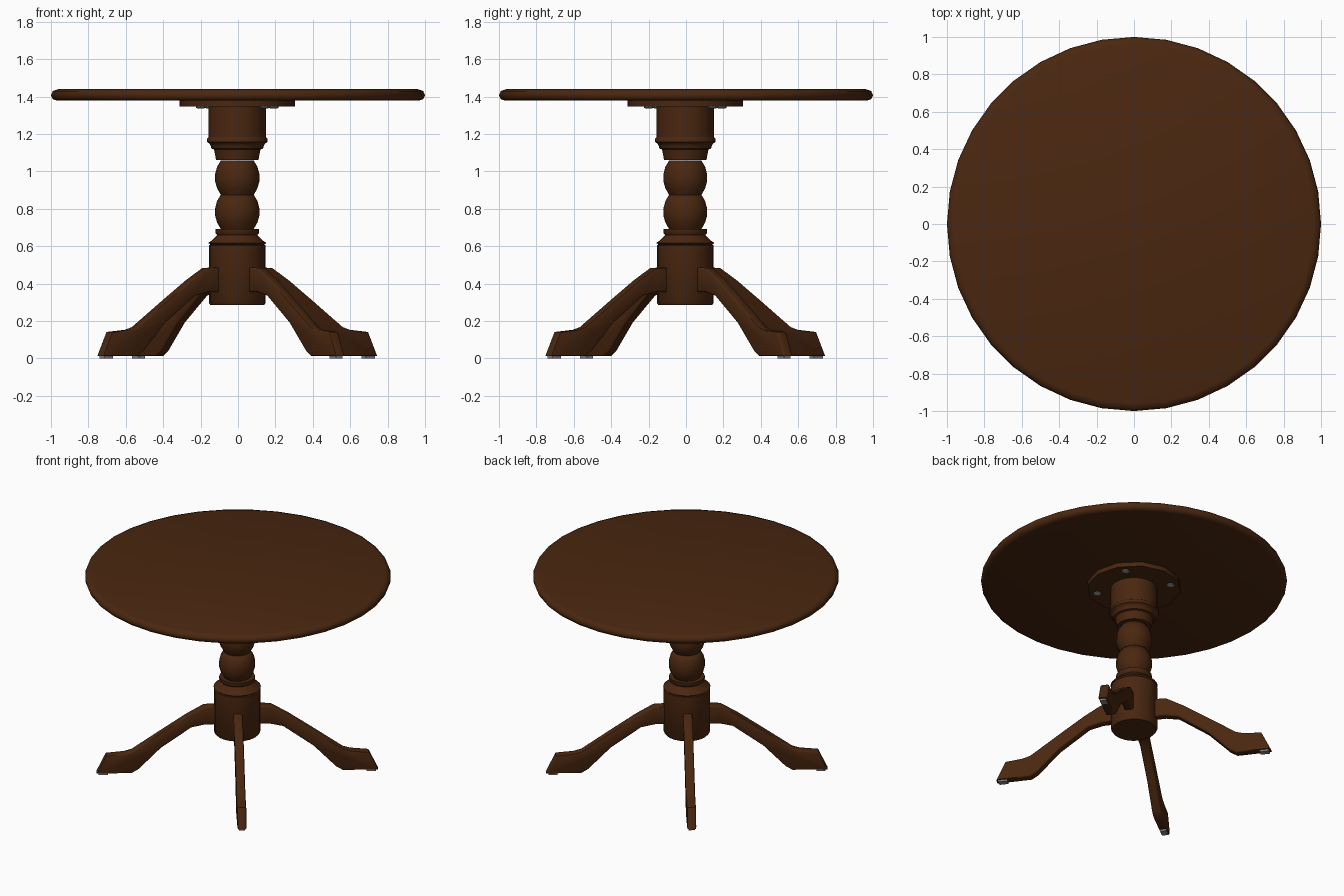
import bpy, bmesh, math
from mathutils import Matrix, Vector

cube = bpy.data.objects.get("Cube")
if cube:
    bpy.data.objects.remove(cube, do_unlink=True)

CENTRE = Vector((-0.004, -0.004, 0))
LEG_ANGLE = math.radians(37)


def material(name, colour):
    m = bpy.data.materials.new(name)
    m.use_nodes = True
    m.diffuse_color = (*colour, 1)
    bsdf = next(n for n in m.node_tree.nodes if n.type == 'BSDF_PRINCIPLED')
    bsdf.inputs["Base Color"].default_value = (*colour, 1)
    bsdf.inputs["Roughness"].default_value = 0.6
    return m


wood = material("dark brown wood", (0.068, 0.020, 0.005))
metal = material("grey metal", (0.25, 0.25, 0.26))


def finish(bm, name, mat, angle=40):
    bmesh.ops.recalc_face_normals(bm, faces=bm.faces)
    mesh = bpy.data.meshes.new(name)
    bm.to_mesh(mesh)
    bm.free()
    mesh.materials.append(mat)
    ob = bpy.data.objects.new(name, mesh)
    bpy.context.collection.objects.link(ob)
    bpy.ops.object.select_all(action='DESELECT')
    ob.select_set(True)
    bpy.context.view_layer.objects.active = ob
    bpy.ops.object.shade_smooth_by_angle(angle=math.radians(angle))
    return ob


def lathe(name, profile, sides, mat, centre=CENTRE, angle=40):
    """Turn a (radius, height) profile into a closed solid."""
    bm = bmesh.new()
    rings = []
    for r, z in profile:
        rings.append([bm.verts.new(centre + Vector((r * math.cos(a), r * math.sin(a), z)))
                      for a in (math.tau * i / sides for i in range(sides))])
    for low, high in zip(rings, rings[1:]):
        for i in range(sides):
            j = (i + 1) % sides
            bm.faces.new((low[i], low[j], high[j], high[i]))
    bm.faces.new(rings[0])
    bm.faces.new(rings[-1])
    return finish(bm, name, mat, angle)


# Table top with a rounded rim, and its mounting plate
lathe("table_top", [(0.965, 1.378), (0.99, 1.386), (1.0, 1.408), (0.99, 1.43), (0.96, 1.44)],
      36, wood, Vector((0, 0, 0)), 50)
lathe("mounting_plate", [(0.308, 1.347), (0.308, 1.38)], 12, wood)

# Turned column, from the bottom up
lathe("column_base", [(0.143, 0.285), (0.152, 0.297), (0.152, 0.605), (0.14, 0.61)], 20, wood)
lathe("lower_moulding", [(0.14, 0.605), (0.155, 0.618), (0.135, 0.632), (0.118, 0.648),
                         (0.108, 0.66), (0.117, 0.672), (0.117, 0.692)], 20, wood)
for name, z in (("lower_ball", 0.692), ("upper_ball", 0.875)):
    lathe(name, [(0.088, z), (0.108, z + 0.035), (0.118, z + 0.07), (0.118, z + 0.112),
                 (0.108, z + 0.15), (0.088, z + 0.183)], 18, wood, angle=60)
lathe("upper_moulding", [(0.113, 1.06), (0.124, 1.118), (0.138, 1.122), (0.143, 1.14),
                         (0.15, 1.15), (0.163, 1.158), (0.163, 1.172), (0.153, 1.185)], 20, wood)
lathe("column_head", [(0.153, 1.18), (0.153, 1.35)], 20, wood)

# Side outline of one leg: top edge outwards, then underside back in
LEG = [(0.10, 0.49), (0.22, 0.483), (0.33, 0.418), (0.48, 0.315), (0.69, 0.168), (0.74, 0.153),
       (0.858, 0.142), (0.92, 0.012), (0.69, 0.012), (0.645, 0.04), (0.5, 0.19), (0.30, 0.335),
       (0.21, 0.355), (0.10, 0.355)]
WIDTH = 0.06


def spin(bm, angle):
    bmesh.ops.transform(bm, verts=bm.verts,
                        matrix=Matrix.Translation(CENTRE) @ Matrix.Rotation(angle, 4, 'Z'))


def make_leg(name, angle):
    bm = bmesh.new()
    side = bm.faces.new([bm.verts.new((r, -WIDTH / 2, z)) for r, z in LEG])
    new = bmesh.ops.extrude_face_region(bm, geom=[side])["geom"]
    bmesh.ops.translate(bm, vec=(0, WIDTH, 0),
                        verts=[v for v in new if isinstance(v, bmesh.types.BMVert)])
    bmesh.ops.recalc_face_normals(bm, faces=bm.faces)
    # Round the long edges
    long_edges = [e for e in bm.edges if abs(e.verts[0].co.y - e.verts[1].co.y) < 1e-5]
    bmesh.ops.bevel(bm, geom=long_edges, offset=0.01, segments=2, profile=0.5, affect='EDGES')
    spin(bm, angle)
    finish(bm, name, wood, 45)


def make_pad(name, angle):
    bm = bmesh.new()
    bmesh.ops.create_cube(bm, size=1, matrix=Matrix.Translation((0.876, 0, 0.008))
                          @ Matrix.Diagonal((0.06, 0.042, 0.016, 1)))
    spin(bm, angle)
    finish(bm, name, metal)


# Four legs, floor pads and plate bolts around the column
for i, place in enumerate(("back_left", "back_right", "front_right", "front_left")):
    a = LEG_ANGLE + i * math.pi / 2
    make_leg(place + "_leg", a)
    make_pad(place + "_floor_pad", a)
    spot = CENTRE + Vector((0.245 * math.cos(a), 0.245 * math.sin(a), 0))
    lathe(place + "_bolt", [(0.016, 1.336), (0.025, 1.341), (0.025, 1.35)], 8, metal, spot)
